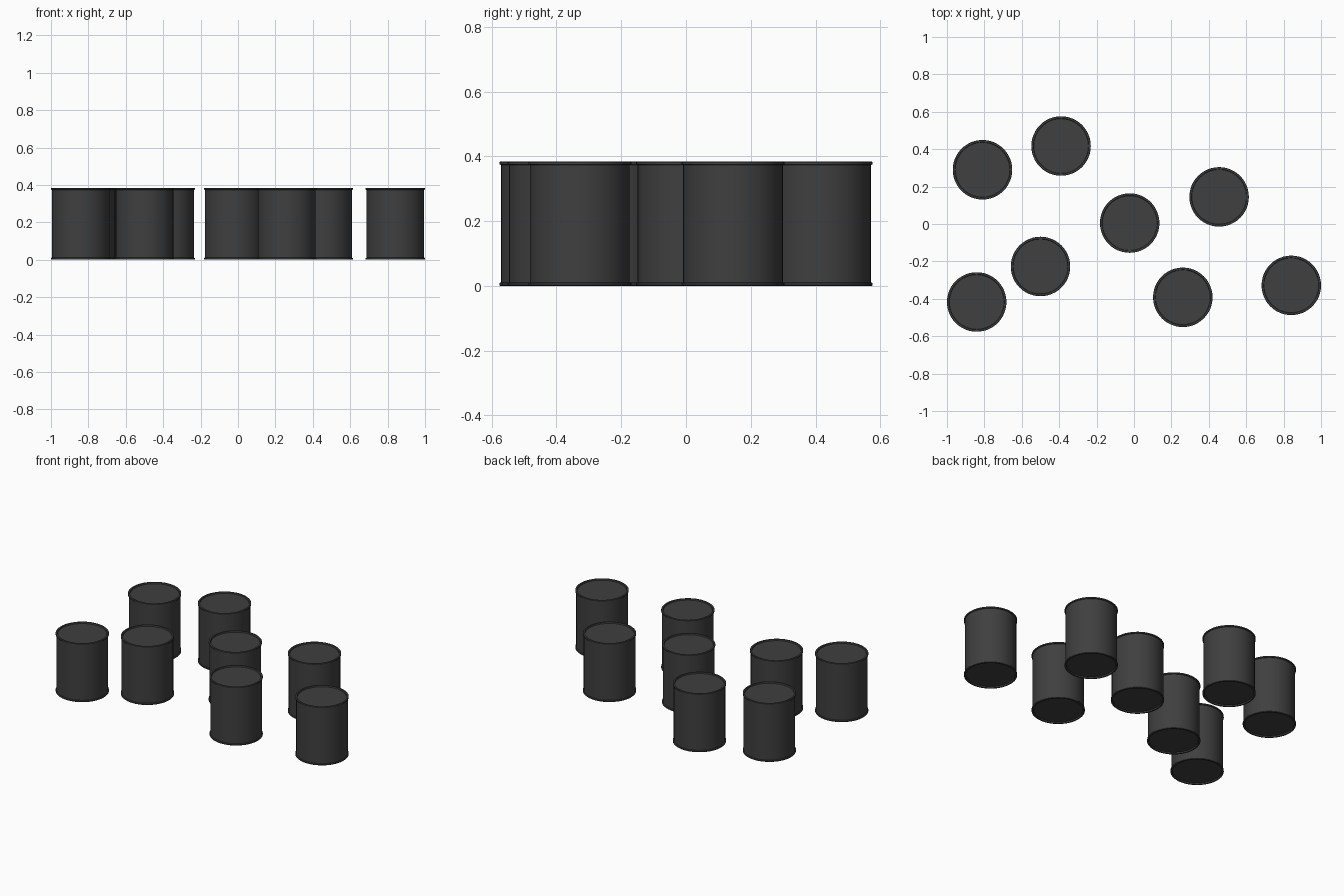
import bpy, bmesh, math

cube = bpy.data.objects.get("Cube")
if cube:
    bpy.data.objects.remove(cube)

# Dark drum paint
paint = bpy.data.materials.new("charcoal")
paint.use_nodes = True
colour = (0.05, 0.05, 0.05, 1)
paint.diffuse_color = colour
shader = next(n for n in paint.node_tree.nodes if n.type == 'BSDF_PRINCIPLED')
shader.inputs["Base Color"].default_value = colour
shader.inputs["Roughness"].default_value = 0.6

HEIGHT, RADIUS, WALL, LIP, BAND, RECESS = 0.384, 0.159, 0.154, 0.146, 0.011, 0.008
SIDES = 48

# Lower half outline: recessed end, raised lip, rolled rim, wall
half = [(0, RECESS), (LIP, RECESS), (LIP + 0.002, 0), (RADIUS - 0.002, 0),
        (RADIUS, 0.002), (RADIUS, BAND - 0.002), (WALL, BAND)]
outline = half + [(r, HEIGHT - z) for r, z in reversed(half)]


def drum_mesh():
    bm = bmesh.new()
    verts = [bm.verts.new((r, 0, z)) for r, z in outline]
    edges = [bm.edges.new(pair) for pair in zip(verts, verts[1:])]
    bmesh.ops.spin(bm, geom=verts + edges, cent=(0, 0, 0), axis=(0, 0, 1),
                   angle=math.tau, steps=SIDES)
    bmesh.ops.remove_doubles(bm, verts=bm.verts, dist=0.0002)
    bmesh.ops.recalc_face_normals(bm, faces=bm.faces)
    mesh = bpy.data.meshes.new("drum")
    bm.to_mesh(mesh)
    bm.free()
    mesh.materials.append(paint)
    return mesh


# Scattered drums sharing one mesh
spots = [(-0.81, 0.29), (-0.39, 0.417), (-0.023, 0.005), (0.455, 0.145),
         (-0.5, -0.227), (-0.841, -0.417), (0.261, -0.392), (0.841, -0.328)]
mesh = drum_mesh()
for i, (x, y) in enumerate(spots, 1):
    drum = bpy.data.objects.new(f"drum_{i}", mesh)
    drum.location = (x, y, 0)
    bpy.context.collection.objects.link(drum)

bpy.ops.object.select_all(action='DESELECT')
first = bpy.data.objects["drum_1"]
first.select_set(True)
bpy.context.view_layer.objects.active = first
bpy.ops.object.shade_smooth_by_angle(angle=math.radians(30))
